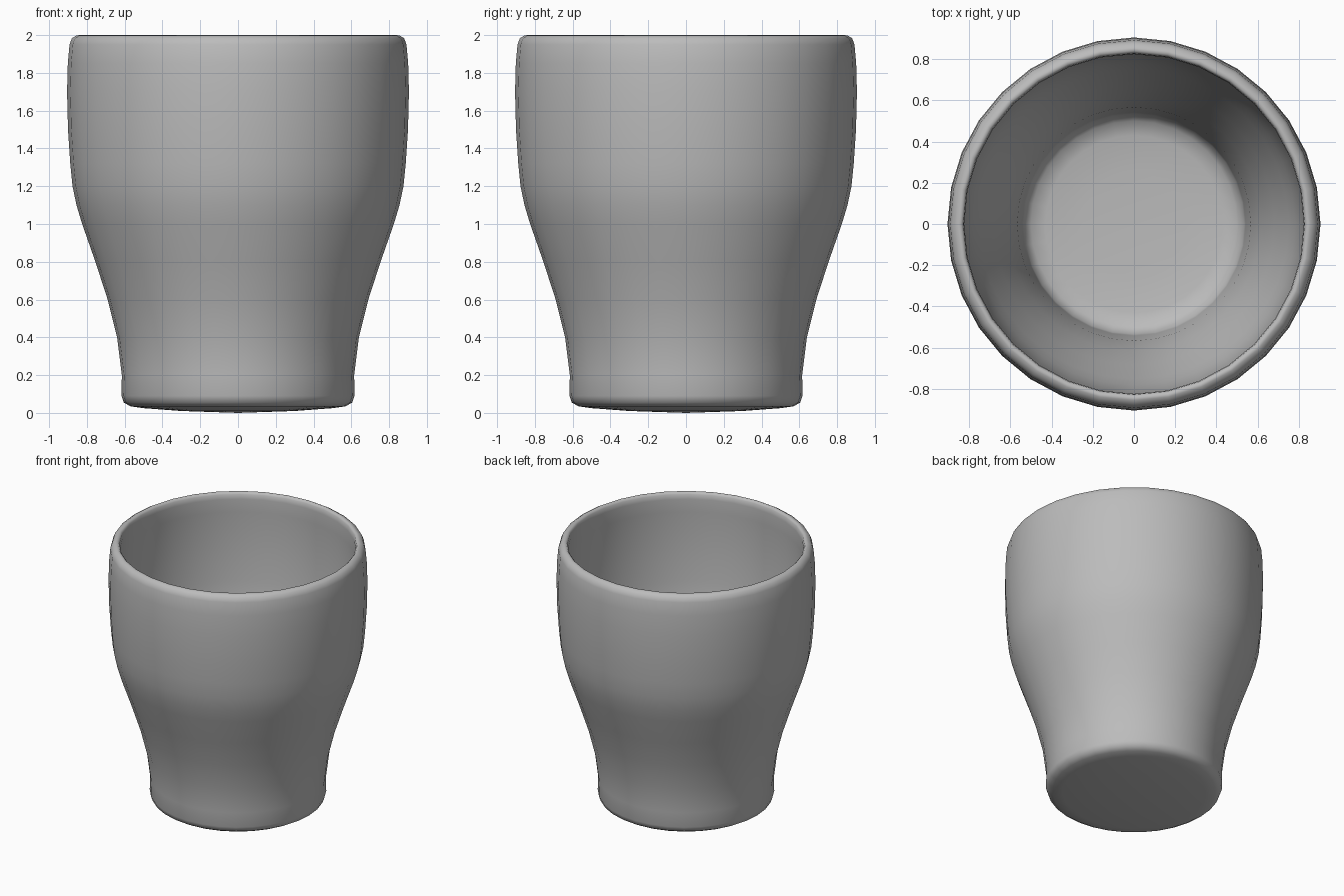
import bpy, bmesh
from math import tau

cube = bpy.data.objects.get("Cube")
if cube:
    bpy.data.objects.remove(cube, do_unlink=True)

SIDES = 32

grey = bpy.data.materials.new("grey ceramic")
grey.use_nodes = True
colour = (0.5, 0.5, 0.5, 1)
grey.diffuse_color = colour
grey.node_tree.nodes["Principled BSDF"].inputs["Base Color"].default_value = colour

# Half profiles as (radius, height): underside and outer wall, rim, then inner wall and floor
outer = [(0, 0), (0.3, 0.01), (0.5, 0.025), (0.57, 0.035), (0.605, 0.055), (0.617, 0.09),
         (0.615, 0.2), (0.64, 0.4), (0.69, 0.6), (0.755, 0.8), (0.825, 1.0), (0.855, 1.1),
         (0.876, 1.2), (0.888, 1.32), (0.9, 1.5), (0.905, 1.7), (0.901, 1.85), (0.892, 1.95)]
rim = [(0.88, 1.983), (0.855, 1.998), (0.84, 2.0), (0.828, 1.985), (0.824, 1.95)]
inner = [(r - 0.073, z) for r, z in reversed(outer[6:-1])]
floor = [(0.535, 0.14), (0.5, 0.1), (0.43, 0.085), (0.25, 0.075), (0, 0.07)]

# Cup body: spin the closed section round the upright axis
bm = bmesh.new()
points = [bm.verts.new((r, 0, z)) for r, z in outer + rim + inner + floor]
edges = [bm.edges.new(pair) for pair in zip(points, points[1:])]
bmesh.ops.spin(bm, geom=points + edges, cent=(0, 0, 0), axis=(0, 0, 1),
               angle=tau, steps=SIDES, use_merge=False)
bmesh.ops.remove_doubles(bm, verts=bm.verts, dist=0.0005)
bmesh.ops.recalc_face_normals(bm, faces=bm.faces)

mesh = bpy.data.meshes.new("cup_body")
bm.to_mesh(mesh)
bm.free()
mesh.materials.append(grey)
mesh.shade_smooth()
cup = bpy.data.objects.new("cup_body", mesh)
bpy.context.collection.objects.link(cup)
